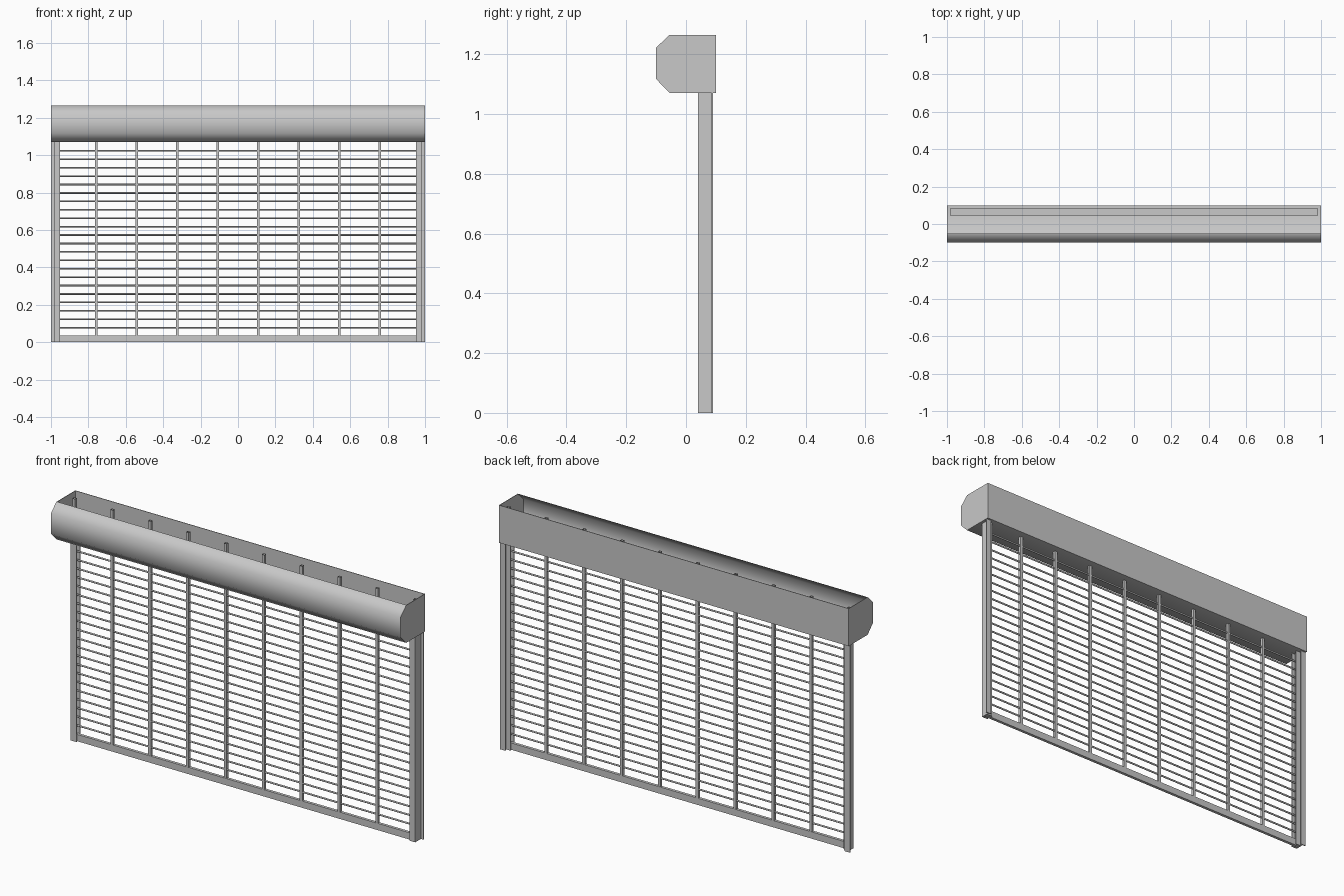
import bpy, bmesh, math
from mathutils import Matrix

if "Cube" in bpy.data.objects:
    bpy.data.objects.remove(bpy.data.objects["Cube"])

grey = bpy.data.materials.new("galvanised_grey")
grey.diffuse_color = (0.58, 0.58, 0.58, 1)
grey.use_nodes = True
grey.node_tree.nodes["Principled BSDF"].inputs["Base Color"].default_value = grey.diffuse_color


def finish(bm, name):
    bmesh.ops.recalc_face_normals(bm, faces=bm.faces[:])
    me = bpy.data.meshes.new(name)
    bm.to_mesh(me)
    bm.free()
    ob = bpy.data.objects.new(name, me)
    bpy.context.collection.objects.link(ob)
    me.materials.append(grey)
    return ob


def add_box(bm, x0, x1, y0, y1, z0, z1):
    size = Matrix.Diagonal((x1 - x0, y1 - y0, z1 - z0, 1))
    mid = Matrix.Translation(((x0 + x1) / 2, (y0 + y1) / 2, (z0 + z1) / 2))
    bmesh.ops.create_cube(bm, size=1, matrix=mid @ size)


def boxes(name, items):
    bm = bmesh.new()
    for b in items:
        add_box(bm, *b)
    return finish(bm, name)


def smooth(ob, angle):
    bpy.ops.object.select_all(action='DESELECT')
    ob.select_set(True)
    bpy.context.view_layer.objects.active = ob
    bpy.ops.object.shade_smooth_by_angle(angle=math.radians(angle))


def prism(name, profile, x0, x1):
    """Extrude a closed (y, z) profile along x."""
    bm = bmesh.new()
    face = bm.faces.new([bm.verts.new((x0, y, z)) for y, z in profile])
    out = bmesh.ops.extrude_face_region(bm, geom=[face])
    verts = [v for v in out["geom"] if isinstance(v, bmesh.types.BMVert)]
    bmesh.ops.translate(bm, verts=verts, vec=(x1 - x0, 0, 0))
    return finish(bm, name)


TOP, BASE, T = 1.265, 1.071, 0.003
CURTAIN_Y = 0.0575
LINKS = [-0.974 + i * 1.948 / 9 for i in range(10)]

# Housing: open-topped box with a bevelled front sheet and closed floor
outer = [(-0.055, TOP), (-0.1, 1.222), (-0.1, 1.117), (-0.055, BASE), (0.1 - T, BASE)]
inner = [(0.1 - T, BASE + T), (-0.054, BASE + T), (-0.097, 1.118), (-0.097, 1.221), (-0.052, TOP)]
smooth(prism("housing_front", outer + inner, -1 + T, 1 - T), 50)
boxes("housing_back", [(-1 + T, 1 - T, 0.1 - T, 0.1, BASE, TOP)])
for side, x in (("left", -1), ("right", 1 - T)):
    prism("housing_end_" + side, outer[:4] + [(0.1, BASE), (0.1, TOP)], x, x + T)

# Cover strip over the curtain slot in the floor
boxes("slot_cover", [(-0.985, 0.985, 0.045, 0.084, BASE + T, BASE + 0.012)])

# Guide rails: inward-facing channels with a rear fixing flange
for side, s in (("left", -1), ("right", 1)):
    parts = [(0.952, 0.985, 0.04, 0.044, 0, BASE),
             (0.981, 0.985, 0.044, 0.086, 0, BASE),
             (0.952, 0.981, 0.071, 0.075, 0, BASE),
             (0.97, 1.0, 0.086, 0.09, 0, BASE)]
    boxes("guide_rail_" + side,
          [(min(s * a, s * b), max(s * a, s * b), *rest) for a, b, *rest in parts])

# Bottom rail
boxes("bottom_rail", [(-0.98, 0.98, 0.05, 0.065, 0, 0.035)])

# Curtain: vertical link strips, open at the upper end
bm = bmesh.new()
for x in LINKS:
    add_box(bm, x - 0.0075, x + 0.0075, CURTAIN_Y - 0.007, CURTAIN_Y + 0.007, 0.035, 1.248)
bmesh.ops.recalc_face_normals(bm, faces=bm.faces[:])
caps = [f for f in bm.faces if f.calc_center_median().z > 1.24]
bmesh.ops.delete(bm, geom=caps, context='FACES_ONLY')
finish(bm, "curtain_links")

# Curtain: horizontal rods
bm = bmesh.new()
turn = Matrix.Rotation(math.pi / 2, 4, 'Y')
for i in range(22):
    bmesh.ops.create_cone(bm, cap_ends=True, segments=8, radius1=0.0045, radius2=0.0045, depth=1.956,
                          matrix=Matrix.Translation((0, CURTAIN_Y, 0.078 + 0.045 * i)) @ turn)
smooth(finish(bm, "curtain_rods"), 50)
